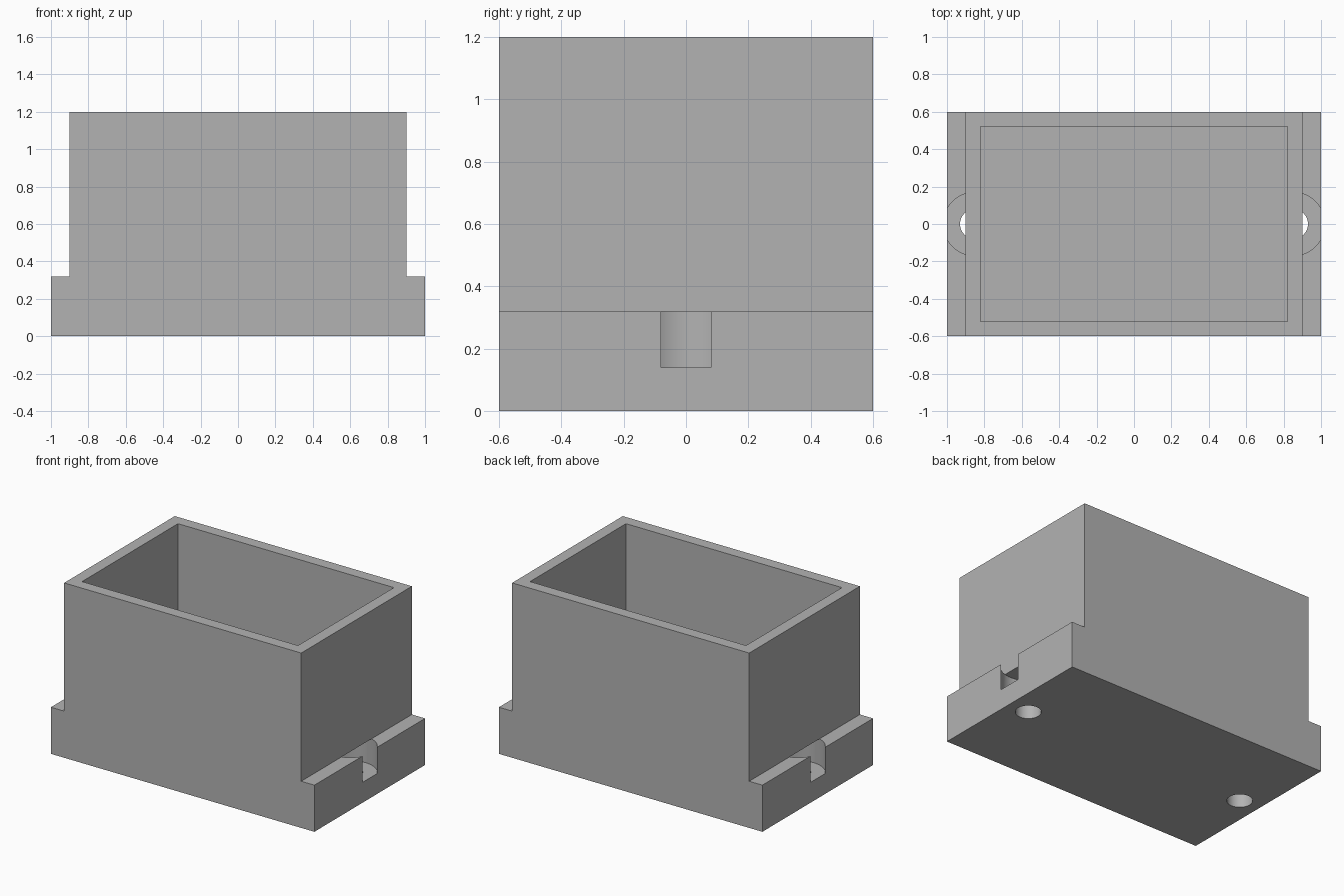
import bpy
import bmesh

cube = bpy.data.objects.get("Cube")
if cube:
    bpy.data.objects.remove(cube, do_unlink=True)

# Material
grey = bpy.data.materials.new("plain grey")
grey.use_nodes = True
COLOUR = (0.45, 0.45, 0.45, 1)
grey.diffuse_color = COLOUR
grey.node_tree.nodes["Principled BSDF"].inputs["Base Color"].default_value = COLOUR

# Main dimensions
LENGTH, DEPTH, HEIGHT = 2.0, 1.2, 1.2
BODY_X, FLANGE_Z, WALL = 0.9, 0.32, 0.08
FLOOR_Z = 0.4
HOLE_X, HOLE_R, BORE_R, BORE_Z = 0.85, 0.08, 0.17, 0.14


def add_mesh(name, bm):
    bmesh.ops.recalc_face_normals(bm, faces=bm.faces)
    mesh = bpy.data.meshes.new(name)
    bm.to_mesh(mesh)
    bm.free()
    mesh.materials.append(grey)
    obj = bpy.data.objects.new(name, mesh)
    bpy.context.collection.objects.link(obj)
    return obj


def prism(name, outline, y0, y1):
    """Extrude an x-z outline from y0 to y1."""
    bm = bmesh.new()
    face = bm.faces.new([bm.verts.new((x, y0, z)) for x, z in outline])
    new = bmesh.ops.extrude_face_region(bm, geom=[face])["geom"]
    verts = [v for v in new if isinstance(v, bmesh.types.BMVert)]
    bmesh.ops.translate(bm, verts=verts, vec=(0, y1 - y0, 0))
    return add_mesh(name, bm)


def cylinder(name, x, radius, z0, z1):
    bm = bmesh.new()
    bmesh.ops.create_cone(bm, cap_ends=True, segments=64, radius1=radius,
                          radius2=radius, depth=z1 - z0)
    bmesh.ops.translate(bm, verts=bm.verts, vec=(x, 0, (z0 + z1) / 2))
    return add_mesh(name, bm)


def cut(target, cutter):
    mod = target.modifiers.new(cutter.name, 'BOOLEAN')
    mod.operation = 'DIFFERENCE'
    mod.solver = 'EXACT'
    mod.object = cutter
    bpy.context.view_layer.objects.active = target
    bpy.ops.object.modifier_apply(modifier=mod.name)
    bpy.data.objects.remove(cutter, do_unlink=True)


# Box with a mounting flange at each end
half = [(LENGTH / 2, 0), (LENGTH / 2, FLANGE_Z), (BODY_X, FLANGE_Z), (BODY_X, HEIGHT)]
outline = half + [(-x, z) for x, z in reversed(half)]
box = prism("open_box", outline, -DEPTH / 2, DEPTH / 2)

# Open cavity
ix, iy, top = BODY_X - WALL, DEPTH / 2 - WALL, HEIGHT + 0.1
cut(box, prism("cavity", [(-ix, FLOOR_Z), (ix, FLOOR_Z), (ix, top), (-ix, top)], -iy, iy))

# Counterbored screw holes, tucked partly under the end walls
for side in (-1, 1):
    cut(box, cylinder("counterbore", side * HOLE_X, BORE_R, BORE_Z, FLANGE_Z))
    cut(box, cylinder("screw_hole", side * HOLE_X, HOLE_R, -0.1, BORE_Z + 0.05))

# Smooth hole walls, sharp edges elsewhere
bpy.ops.object.select_all(action='DESELECT')
box.select_set(True)
bpy.context.view_layer.objects.active = box
bpy.ops.object.shade_smooth_by_angle(angle=0.5)
